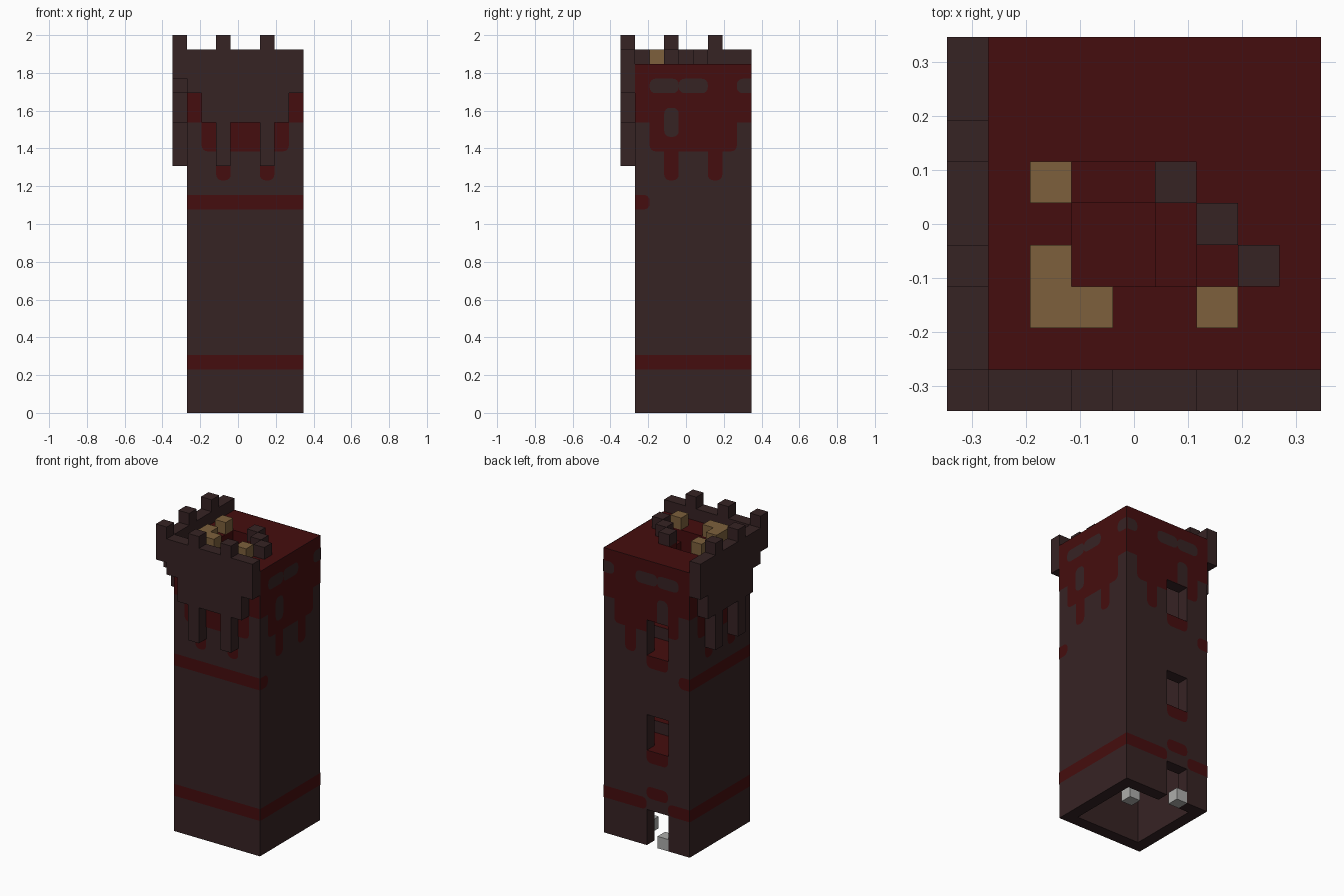
import bpy, bmesh, math
from mathutils import Vector

if "Cube" in bpy.data.objects:
    bpy.data.objects.remove(bpy.data.objects["Cube"], do_unlink=True)

U = 2 / 26            # one block


def material(name, rgb):
    m = bpy.data.materials.new(name)
    m.use_nodes = True
    m.diffuse_color = (*rgb, 1)
    m.node_tree.nodes["Principled BSDF"].inputs["Base Color"].default_value = (*rgb, 1)
    return m


STONE = material("dark stone", (0.037, 0.0168, 0.0176))
RED = material("deep red", (0.0595, 0.004, 0.0044))
GOLD = material("dull gold", (0.205, 0.117, 0.045))
GREY = material("light grey", (0.42, 0.42, 0.41))


def at(i, j, k):
    """Block coordinates to world position."""
    return Vector(((i - 4.5) * U, (j - 4.5) * U, k * U))


def add_object(name, bm, *mats):
    mesh = bpy.data.meshes.new(name)
    bm.to_mesh(mesh)
    bm.free()
    for m in mats:
        mesh.materials.append(m)
    ob = bpy.data.objects.new(name, mesh)
    bpy.context.collection.objects.link(ob)
    return ob


def box(name, lo, hi, *mats):
    """Box that fills the blocks from corner lo to corner hi."""
    a, b = at(*lo), at(*hi)
    bm = bmesh.new()
    bmesh.ops.create_cube(bm, size=1)
    bmesh.ops.scale(bm, vec=b - a, verts=bm.verts)
    bmesh.ops.translate(bm, vec=(a + b) / 2, verts=bm.verts)
    return add_object(name, bm, *mats)


def redden(ob):
    """Floors, steps and sills are red, as is the rim of the roof opening."""
    for p in ob.data.polygons:
        c = p.center
        inside = max(abs(c.x), abs(c.y)) < 2.6 * U and c.z > 21.9 * U
        p.material_index = int(p.normal.z > 0.5 or (inside and p.normal.z > -0.5))


# Tower shaft, with rooms, openings and roof stairwell cut out
tower = box("tower", (1, 1, 0), (9, 9, 24), STONE, RED)
cuts = [
    ((2, 2, -1), (8, 8, 7)), ((2, 2, 8), (8, 8, 15)), ((2, 2, 16), (8, 8, 21)),
    ((3, 7.5, -1), (5, 10, 3)), ((3, 7.5, 8), (5, 10, 11)), ((3, 7.5, 16), (5, 10, 19)),
    ((3, 3, 20), (5, 5, 25)), ((3, 4.5, 22), (5, 6, 25)),
    ((4.5, 3, 22), (6, 5, 25)), ((5.5, 3, 23), (7, 4, 25)),
]
bpy.context.view_layer.objects.active = tower
for lo, hi in cuts:
    cutter = box("cutter", lo, hi)
    cutter.hide_render = True
    mod = tower.modifiers.new("cut", "BOOLEAN")
    mod.operation, mod.solver, mod.object = "DIFFERENCE", "EXACT", cutter
    bpy.ops.object.modifier_apply(modifier=mod.name)
    bpy.data.objects.remove(cutter, do_unlink=True)
redden(tower)

# Inner stairs on both floors
for floor, base in (("lower", 8), ("upper", 16)):
    for n in range(3):
        redden(box(f"{floor}_stair_{n + 1}", (5, 5 - n, base), (7, 6 - n, base + 1 + n), STONE, RED))


# Overhanging parapets with merlons above and brackets below
HANG = [23, 22, 20, 17, 20, 20, 17, 20, 22]


def parapet(name, first, place, step):
    path = []
    for i in range(first, 9):
        top = 26 if i % 3 == 0 else 25
        path += [(i, top), (i + 1, top)]
    for i in reversed(range(first, 9)):
        path += [(i + 1, HANG[i]), (i, HANG[i])]
    points = [p for n, p in enumerate(path) if p != path[n - 1]]
    bm = bmesh.new()
    face = bm.faces.new([bm.verts.new(place(u, k)) for u, k in points])
    out = bmesh.ops.extrude_face_region(bm, geom=[face])["geom"]
    bmesh.ops.translate(bm, vec=step, verts=[v for v in out if isinstance(v, bmesh.types.BMVert)])
    bmesh.ops.recalc_face_normals(bm, faces=bm.faces)
    add_object(name, bm, STONE)


parapet("front_parapet", 0, lambda u, k: at(u, 0, k), (0, U, 0))
parapet("side_parapet", 1, lambda u, k: at(0, u, k), (U, 0, 0))

# Loose blocks on the roof and at the doorway
for n, (i, j) in enumerate([(2, 5), (2, 3), (2, 2), (3, 2), (6, 2)]):
    box(f"gold_block_{n + 1}", (i, j, 24), (i + 1, j + 1, 25), GOLD)
for n, (i, j) in enumerate([(5, 5), (6, 4), (7, 3)]):
    box(f"stone_block_{n + 1}", (i, j, 24), (i + 1, j + 1, 25), STONE)
box("door_step", (3, 8, 0), (4, 9, 1), GREY)
box("inner_step", (6, 6, 0), (7, 7, 1), GREY)


# Painted patches: thin plates on a wall, with chosen corners rounded
WALLS = {
    "front": (lambda u, k, e: at(u, 1 - e, k), False),
    "back": (lambda u, k, e: at(u, 9 + e, k), True),
    "outer": (lambda u, k, e: at(9 + e, u, k), False),
    "inner": (lambda u, k, e: at(1 - e, u, k), True),
}


def paint(name, wall, patches, mat, lift):
    place, flip = WALLS[wall]
    bm = bmesh.new()
    for u0, u1, k0, k1, corners in patches:
        outline = []
        spec = [("a", u0, k0, 1, 1), ("b", u1, k0, -1, 1), ("c", u1, k1, -1, -1), ("d", u0, k1, 1, -1)]
        for n, (tag, u, k, su, sk) in enumerate(spec):
            r = 0.4 if tag in corners else 0
            if not r:
                outline.append((u, k))
                continue
            for s in range(5):
                t = math.pi + (n + s / 4) * math.pi / 2
                outline.append((u + su * r + r * math.cos(t), k + sk * r + r * math.sin(t)))
        if flip:
            outline.reverse()
        bm.faces.new([bm.verts.new(place(u, k, lift)) for u, k in outline])
    add_object(f"{wall}_{name}", bm, mat)


DRIPS = [(1, 9, 20, 24, ""), (2, 8, 18, 20, "ab"), (3, 4, 16, 18, "ab"), (6, 7, 16, 18, "ab")]
BACK_DRIPS = [(1, 9, 20, 24, ""), (2, 3, 18, 20, "a"), (3, 5, 19, 20, ""),
              (5, 8, 18, 20, "b"), (6, 7, 16, 18, "ab")]
for wall in WALLS:
    paint("drips", wall, BACK_DRIPS if wall == "back" else DRIPS, RED, 0.04)

# Bare stone spots in the red on the two open walls
SPOTS = [(2, 4, 22, 23, "abcd"), (4, 6, 22, 23, "abcd"), (8, 9, 22, 23, "ad")]
paint("spots", "outer", SPOTS + [(3, 4, 19, 21, "abcd")], STONE, 0.07)
paint("spots", "back", SPOTS + [(3, 4, 19, 21, "cd")], STONE, 0.07)

# Red bands round the shaft, and stains under the windows
FULL = [(1, 9, 3, 4, "")]
HIGH = [(1, 9, 14, 15, "")]
STUB = [(1, 2, 14, 15, "bc")]
paint("bands", "front", FULL + HIGH, RED, 0.04)
paint("bands", "inner", FULL + HIGH, RED, 0.04)
paint("bands", "outer", FULL + STUB, RED, 0.04)
paint("bands", "back", STUB + [(1, 3, 3, 4, "bc"), (5, 9, 3, 4, "ad"), (3, 5, 4, 5, "abcd")], RED, 0.04)
paint("sill_stains", "back", [(3, 5, 15, 16, "ab"), (3, 5, 7, 8, "ab")], RED, 0.04)
